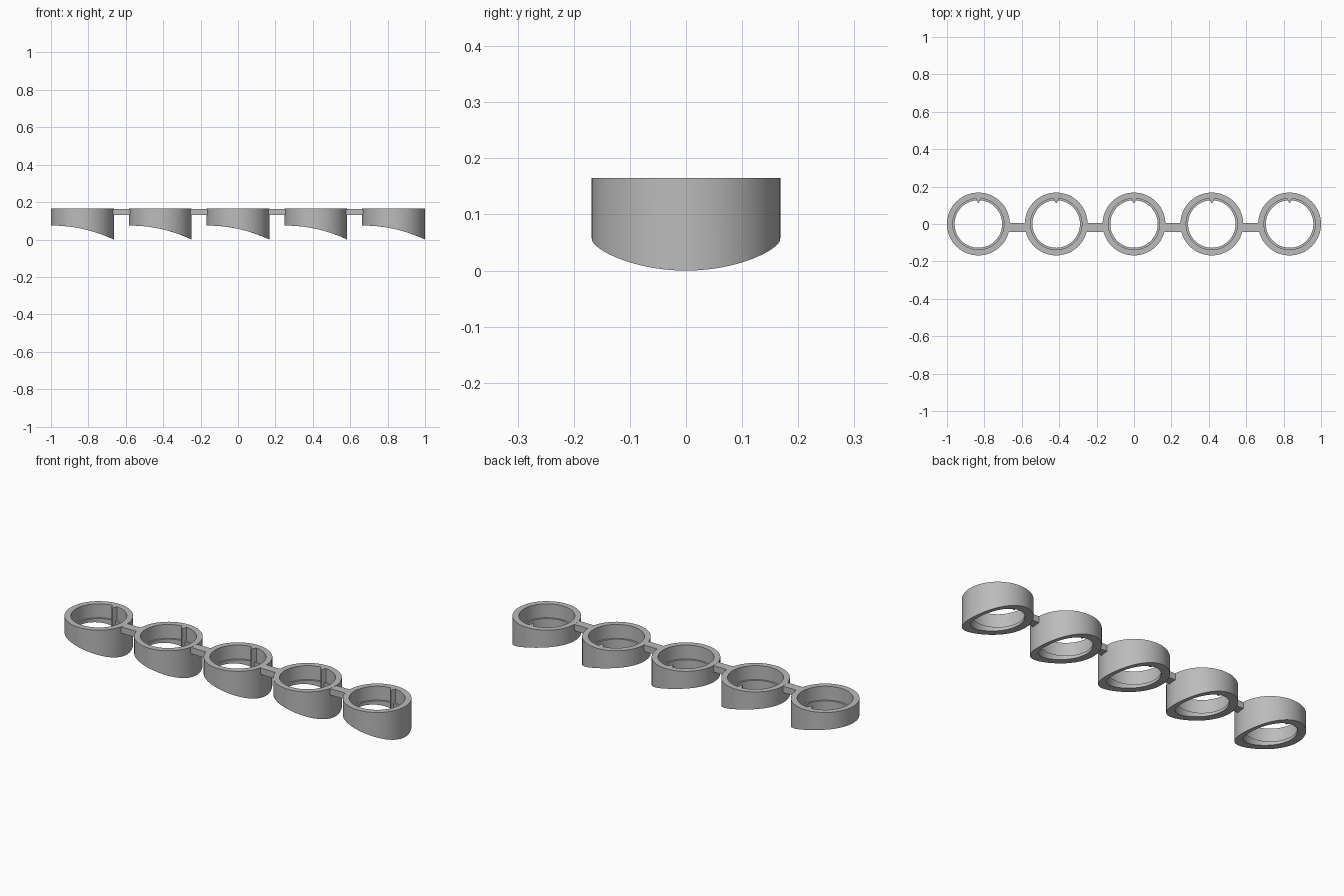
import bpy, bmesh
from math import cos, sin, pi, sqrt, radians

cube = bpy.data.objects.get("Cube")
if cube:
    bpy.data.objects.remove(cube)

TOP, OUTER, INNER, LIP = 0.165, 0.168, 0.137, 0.127
LEDGE, SPACING, SEGMENTS, CUT_RADIUS = 0.09, 0.416, 96, 0.79

grey = bpy.data.materials.new("plain grey")
grey.use_nodes = True
colour = (0.5, 0.5, 0.5, 1)
grey.diffuse_color = colour
grey.node_tree.nodes["Principled BSDF"].inputs["Base Color"].default_value = colour


def underside(x):
    """Height of the curved bottom, which drops toward the ring's left."""
    return 0.075 - CUT_RADIUS + sqrt(CUT_RADIUS ** 2 - (x + OUTER) ** 2)


def finish(bm, name, x):
    bmesh.ops.recalc_face_normals(bm, faces=bm.faces)
    mesh = bpy.data.meshes.new(name)
    bm.to_mesh(mesh)
    bm.free()
    mesh.materials.append(grey)
    obj = bpy.data.objects.new(name, mesh)
    obj.location.x = x
    bpy.context.collection.objects.link(obj)
    bpy.ops.object.select_all(action="DESELECT")
    obj.select_set(True)
    bpy.context.view_layer.objects.active = obj
    bpy.ops.object.shade_smooth_by_angle(angle=radians(30))


def prism(outline, bottom, top, name, x):
    bm = bmesh.new()
    face = bm.faces.new([bm.verts.new((px, py, bottom)) for px, py in outline])
    walls = bmesh.ops.extrude_face_region(bm, geom=[face])
    for v in walls["geom"]:
        if isinstance(v, bmesh.types.BMVert):
            v.co.z = top
    finish(bm, name, x)


def ring(x):
    # Outer wall, flat rim, bore, ledge and curved underside
    profile = [(OUTER, None), (OUTER, TOP), (INNER, TOP),
               (INNER, LEDGE), (LIP, LEDGE), (LIP, None)]
    bm = bmesh.new()
    columns = []
    for i in range(SEGMENTS):
        a = 2 * pi * i / SEGMENTS
        columns.append([
            bm.verts.new((r * cos(a), r * sin(a),
                          underside(r * cos(a)) if z is None else z))
            for r, z in profile])
    for i, here in enumerate(columns):
        after = columns[(i + 1) % SEGMENTS]
        for j in range(len(profile)):
            k = (j + 1) % len(profile)
            bm.faces.new((here[j], after[j], after[k], here[k]))
    finish(bm, "ring", x)


for n in range(5):
    centre = (n - 2) * SPACING
    ring(centre)
    # Pointed key rib on the back of the bore
    prism([(-0.016, 0.14), (0.016, 0.14), (0.003, 0.113), (-0.003, 0.113)],
          underside(0) + 0.003, TOP, "key_rib", centre)
    # Flat bridge to the next ring
    if n < 4:
        half = SPACING / 2 - OUTER + 0.012
        prism([(-half, -0.042), (half, -0.042), (half, 0.005), (-half, 0.005)],
              0.13, TOP - 0.0005, "bridge", centre + SPACING / 2)
